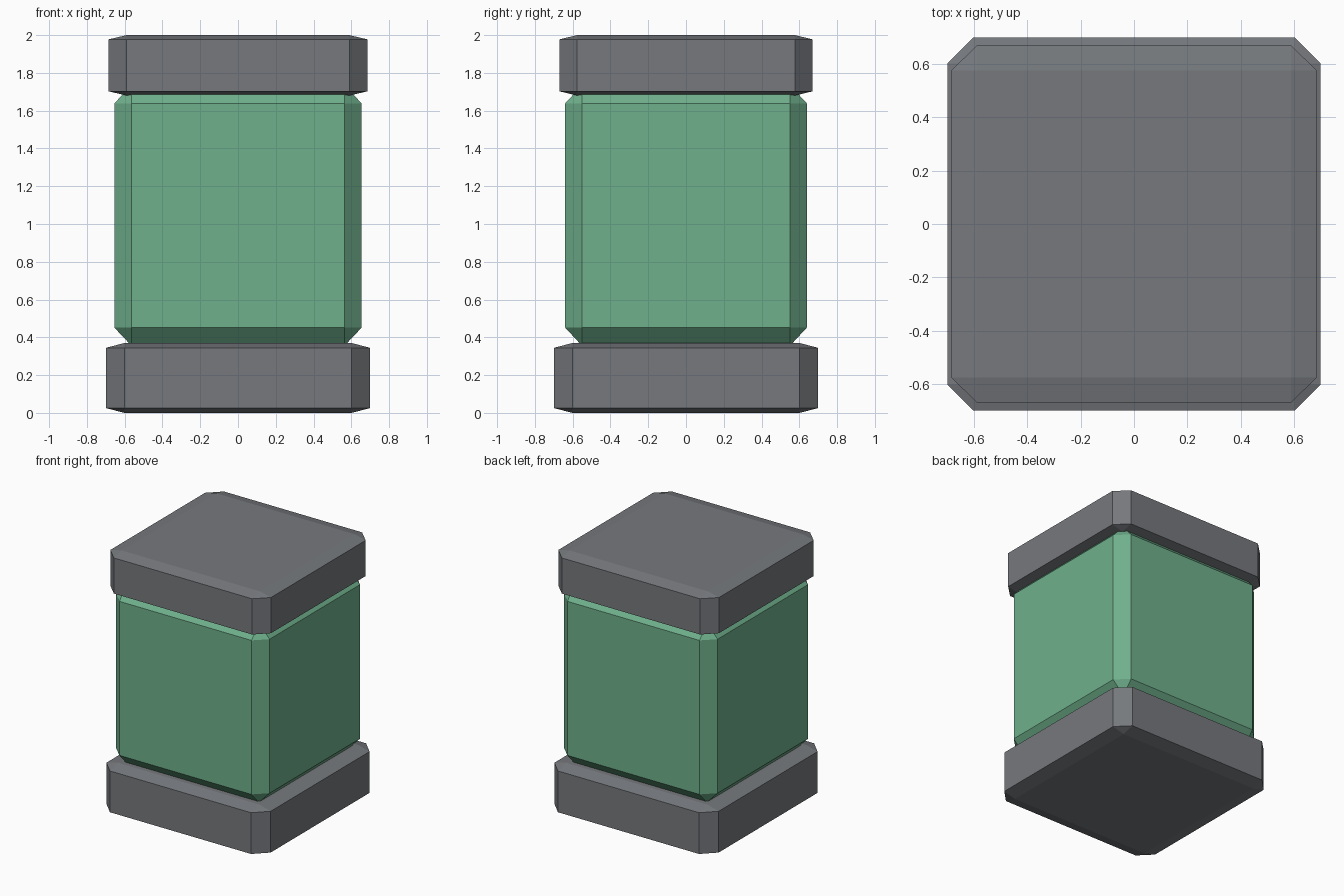
import bpy
import bmesh
from mathutils import Vector

default = bpy.data.objects.get("Cube")
if default:
    bpy.data.objects.remove(default, do_unlink=True)


def make_material(name, rgb):
    mat = bpy.data.materials.new(name)
    mat.use_nodes = True
    color = (*rgb, 1.0)
    mat.diffuse_color = color
    mat.node_tree.nodes["Principled BSDF"].inputs["Base Color"].default_value = color
    return mat


def chamfered_block(name, half_x, half_y, bottom, top, mat, chamfer=0.14):
    """Cube chamfered on every edge, then stretched to size."""
    bm = bmesh.new()
    bmesh.ops.create_cube(bm, size=2)
    bmesh.ops.bevel(bm, geom=bm.edges[:], offset=chamfer, offset_type='OFFSET',
                    segments=1, profile=0.5, affect='EDGES')
    bmesh.ops.scale(bm, vec=Vector((half_x, half_y, (top - bottom) / 2)), verts=bm.verts)
    bmesh.ops.translate(bm, vec=Vector((0, 0, (top + bottom) / 2)), verts=bm.verts)
    mesh = bpy.data.meshes.new(name)
    bm.to_mesh(mesh)
    bm.free()
    mesh.materials.append(mat)
    obj = bpy.data.objects.new(name, mesh)
    bpy.context.collection.objects.link(obj)
    return obj


grey = make_material("dark_grey", (0.18, 0.19, 0.205))
green = make_material("soft_green", (0.16, 0.435, 0.262))

# Foot, body slightly sunk into both ends, and lid
chamfered_block("base", 0.70, 0.70, 0.0, 0.37, grey)
chamfered_block("body", 0.655, 0.64, 0.355, 1.735, green)
chamfered_block("lid", 0.685, 0.67, 1.68, 2.0, grey)
